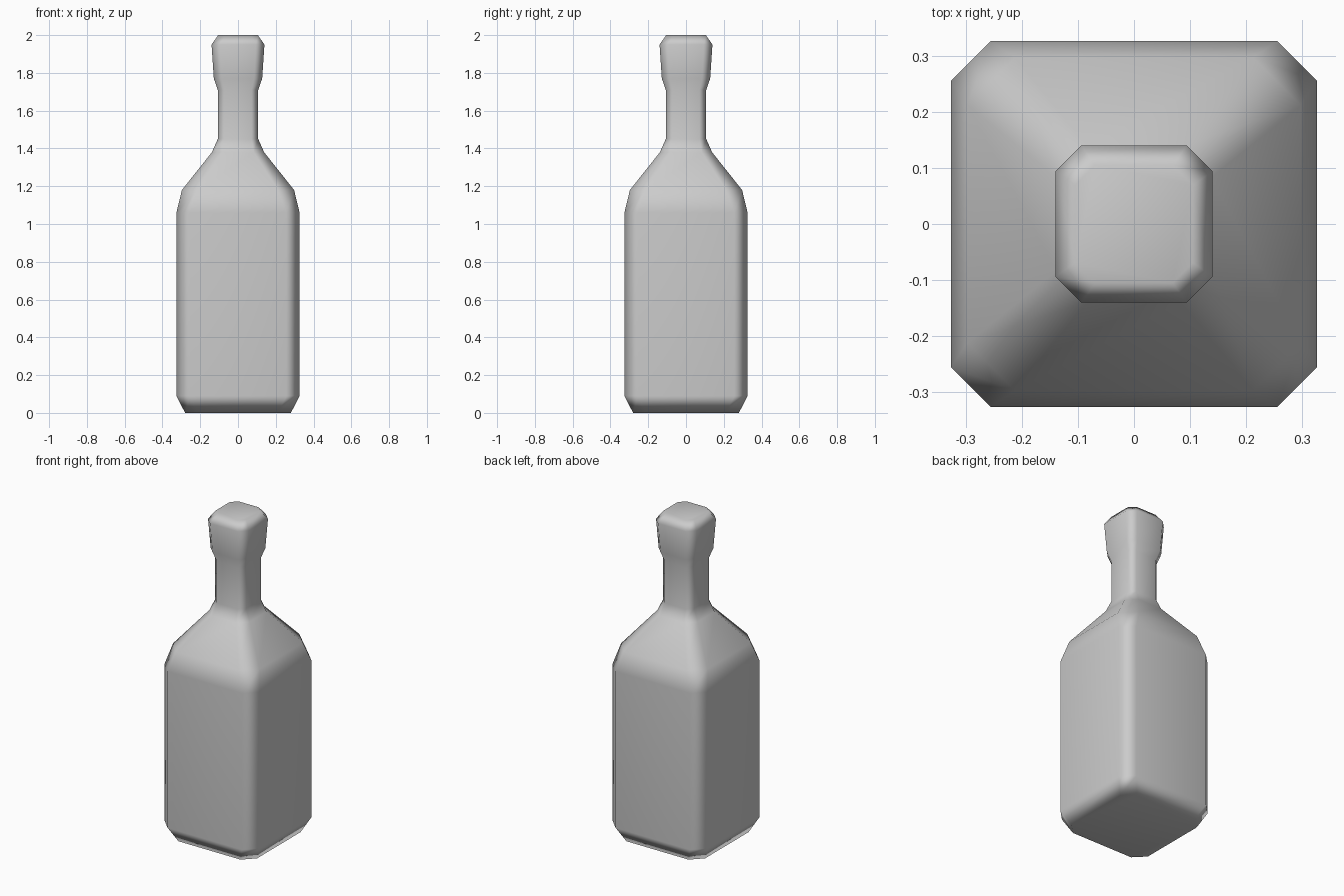
import bpy, bmesh

if "Cube" in bpy.data.objects:
    bpy.data.objects.remove(bpy.data.objects["Cube"])

# Profile rings: height, half width, corner chamfer
RINGS = [
    (0.00, 0.280, 0.067),   # base
    (0.09, 0.326, 0.071),
    (1.06, 0.326, 0.071),   # body top
    (1.18, 0.297, 0.085),   # shoulder
    (1.38, 0.138, 0.055),
    (1.45, 0.107, 0.036),   # neck
    (1.71, 0.107, 0.036),
    (1.77, 0.128, 0.043),   # lip
    (1.95, 0.140, 0.046),
    (2.00, 0.105, 0.036),
]


def octagon(bm, z, a, c):
    """Square ring with chamfered corners."""
    b = a - c
    pts = [(a, -b), (a, b), (b, a), (-b, a), (-a, b), (-a, -b), (-b, -a), (b, -a)]
    return [bm.verts.new((x, y, z)) for x, y in pts]


# Bottle lofted through the rings, closed at both ends
bm = bmesh.new()
loops = [octagon(bm, *r) for r in RINGS]
for low, high in zip(loops, loops[1:]):
    for i in range(8):
        j = (i + 1) % 8
        bm.faces.new((low[i], low[j], high[j], high[i]))
bm.faces.new(loops[0][::-1])
bm.faces.new(loops[-1])
bmesh.ops.recalc_face_normals(bm, faces=bm.faces[:])
for f in bm.faces:
    f.smooth = True

mesh = bpy.data.meshes.new("bottle")
bm.to_mesh(mesh)
bm.free()
bottle = bpy.data.objects.new("bottle", mesh)
bpy.context.collection.objects.link(bottle)

# Large faces stay flat, chamfers carry the smooth shading
bottle.modifiers.new("weighted_normals", 'WEIGHTED_NORMAL')
